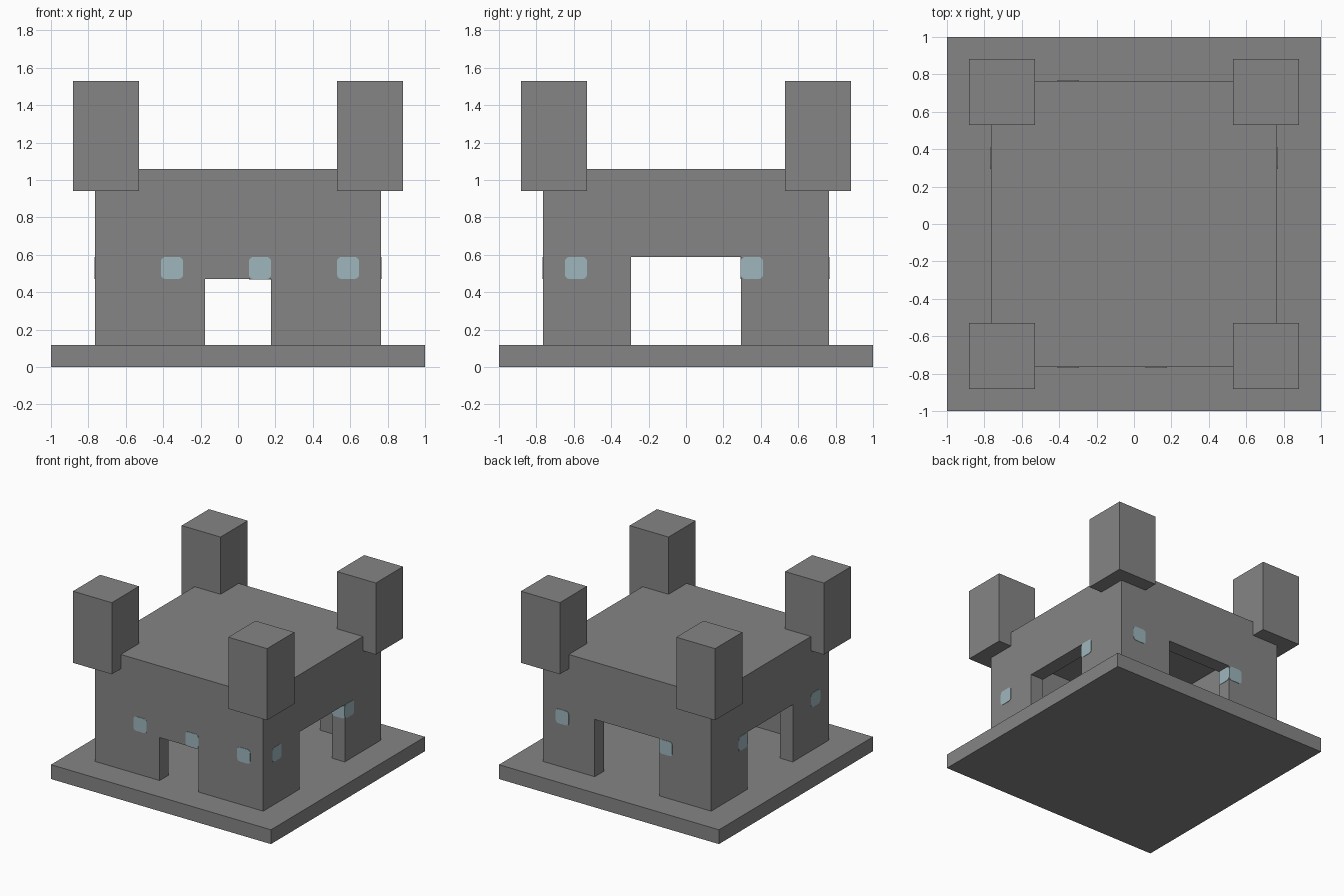
import bpy
import bmesh
from math import pi
from mathutils import Matrix, Vector

if "Cube" in bpy.data.objects:
    bpy.data.objects.remove(bpy.data.objects["Cube"], do_unlink=True)

U = 2 / 17  # one building block


def material(name, rgb):
    m = bpy.data.materials.new(name)
    m.use_nodes = True
    color = (*rgb, 1)
    m.diffuse_color = color
    m.node_tree.nodes["Principled BSDF"].inputs["Base Color"].default_value = color
    return m


stone = material("grey_stone", (0.235, 0.235, 0.235))
glass = material("pale_blue_glass", (0.34, 0.47, 0.51))


def add_object(name, bm, mat):
    bmesh.ops.recalc_face_normals(bm, faces=bm.faces)
    mesh = bpy.data.meshes.new(name)
    bm.to_mesh(mesh)
    bm.free()
    mesh.materials.append(mat)
    obj = bpy.data.objects.new(name, mesh)
    bpy.context.collection.objects.link(obj)
    return obj


def box(name, low, high, mat=stone):
    """Box between two corners given in blocks."""
    low, high = Vector(low) * U, Vector(high) * U
    bm = bmesh.new()
    bmesh.ops.create_cube(bm, size=1)
    bmesh.ops.scale(bm, vec=high - low, verts=bm.verts)
    bmesh.ops.translate(bm, vec=(low + high) / 2, verts=bm.verts)
    return add_object(name, bm, mat)


def cut(target, cutter):
    mod = target.modifiers.new(cutter.name, "BOOLEAN")
    mod.operation = "DIFFERENCE"
    mod.solver = "EXACT"
    mod.object = cutter
    cutter.hide_render = True
    cutter.hide_viewport = True
    cutter.display_type = "WIRE"


# Ground slab and hollow keep
box("base_slab", (-8.5, -8.5, 0), (8.5, 8.5, 1))
keep = box("keep", (-6.5, -6.5, 1), (6.5, 6.5, 9))
cut(keep, box("room_cutter", (-5.5, -5.5, 0.5), (5.5, 5.5, 8)))

# Four corner towers
for side_x, x in (("right", -6), ("left", 6)):
    for side_y, y in (("front", -6), ("back", 6)):
        box(f"{side_y}_{side_x}_tower", (x - 1.5, y - 1.5, 8), (x + 1.5, y + 1.5, 13))


def pane(bm, center, normal, turn):
    """Thin rounded square lying on a wall face, facing along normal."""
    part = bmesh.new()
    bmesh.ops.create_cube(part, size=1)
    bmesh.ops.scale(part, vec=(U, U, 0.006), verts=part.verts)
    corners = [e for e in part.edges
               if abs(e.verts[0].co.z - e.verts[1].co.z) > 0.001]
    bmesh.ops.bevel(part, geom=corners, offset=U * 0.2, segments=4,
                    profile=0.5, affect="EDGES")
    aim = Vector(normal).to_track_quat("Z", "Y").to_matrix().to_4x4()
    part.transform(turn @ Matrix.Translation(Vector(center) * U) @ aim)
    mesh = bpy.data.meshes.new("pane")
    part.to_mesh(mesh)
    part.free()
    bm.from_mesh(mesh)
    bpy.data.meshes.remove(mesh)


# Each wall: name, quarter turns, doorway half width, doorway top, window positions
walls = [("front", 0, 1.5, 4, (-3, 1, 5)),
         ("left", 1, 2.5, 5, (-5, 3)),
         ("back", 2, 2.5, 5, (-5, 3)),
         ("right", 3, 2.5, 5, (-3, 5))]

for name, turns, half, top, windows in walls:
    turn = Matrix.Rotation(turns * pi / 2, 4, "Z")
    # Doorway
    door = box(f"{name}_doorway_cutter", (-half, -7, 0.5), (half, -5, top))
    door.data.transform(turn)
    cut(keep, door)
    # Windows, on both wall faces and wherever they meet the doorway
    bm = bmesh.new()
    for u in windows:
        pane(bm, (u, -6.5, 4.5), (0, -1, 0), turn)
        pane(bm, (u, -5.5, 4.5), (0, 1, 0), turn)
        side = 1 if u > 0 else -1
        if abs(u) < half:
            pane(bm, (u, -6, top), (0, 0, -1), turn)
        elif abs(u) - 0.5 == half and top == 5:
            pane(bm, (side * half, -6, 4.5), (-side, 0, 0), turn)
    add_object(f"{name}_windows", bm, glass)
